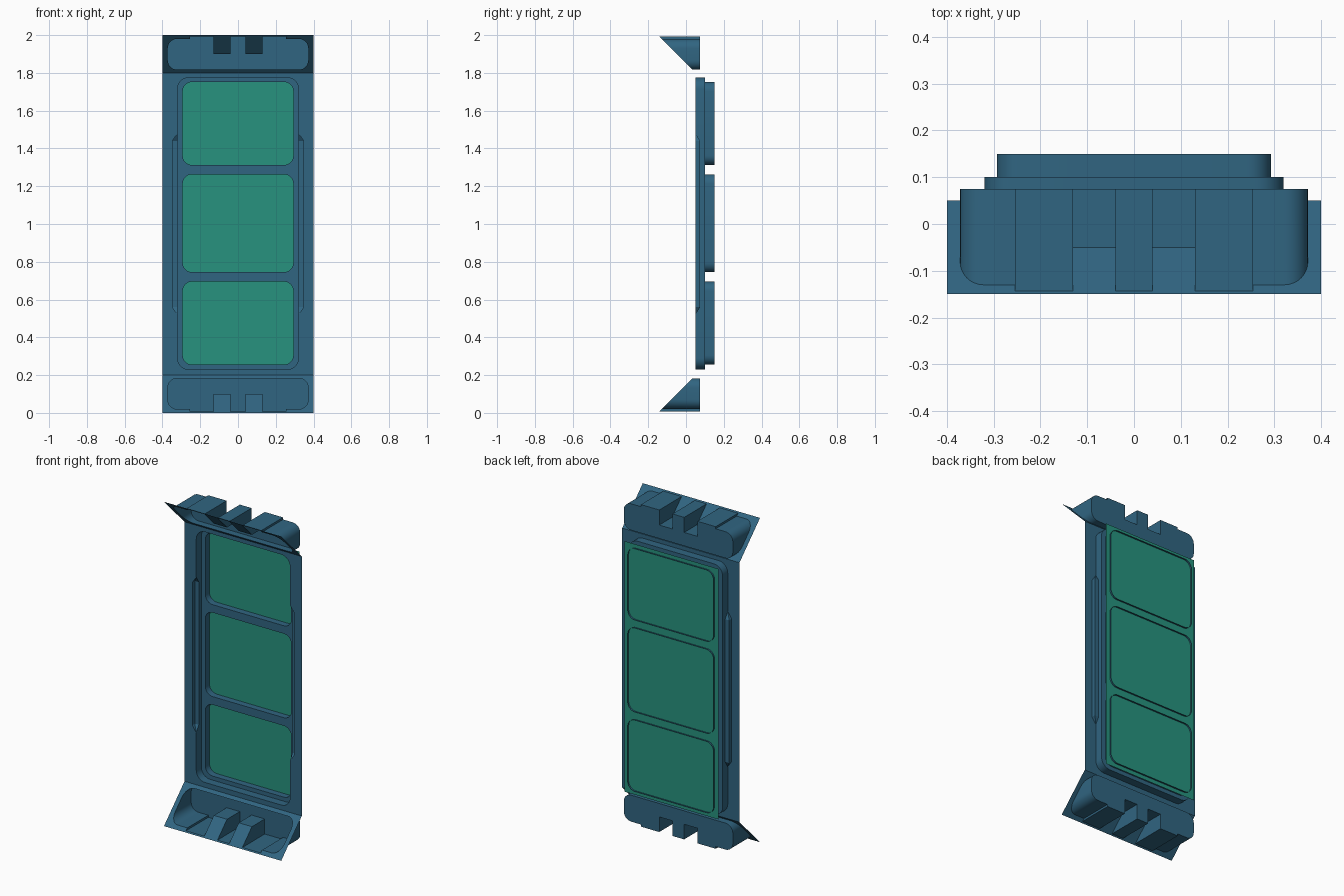
import bpy, bmesh, math
from mathutils import Vector

if "Cube" in bpy.data.objects:
    bpy.data.objects.remove(bpy.data.objects["Cube"])


def material(name, rgb):
    m = bpy.data.materials.new(name)
    m.diffuse_color = (*rgb, 1)
    m.use_nodes = True
    m.node_tree.nodes["Principled BSDF"].inputs["Base Color"].default_value = m.diffuse_color
    return m


BLUE = material("blue_metal", (0.03, 0.13, 0.22))
GREEN = material("green_glass", (0.02, 0.29, 0.21))


def corner(cx, cz, r, start, n=8):
    """Quarter arc, counter-clockwise in x/z."""
    return [(cx + r * math.cos(math.radians(start + 90 * i / n)),
             cz + r * math.sin(math.radians(start + 90 * i / n))) for i in range(n + 1)]


def rounded(w, z0, z1, r, right=(), bottom=()):
    """Rounded rectangle outline with optional extra points on its sides."""
    left = [(-x, z) for x, z in reversed(right)]
    return (corner(-w + r, z0 + r, r, 180) + list(bottom) + corner(w - r, z0 + r, r, 270)
            + list(right) + corner(w - r, z1 - r, r, 0) + corner(-w + r, z1 - r, r, 90) + left)


def loop(bm, pts):
    return [bm.verts.new(p) for p in pts]


def pairs(vs):
    return zip(vs, vs[1:] + vs[:1])


def fill(bm, loops, normal=(0, -1, 0)):
    """Flat sheet bounded by the first loop, with the others as holes."""
    edges = [bm.edges.get(p) or bm.edges.new(p) for vs in loops for p in pairs(vs)]
    bmesh.ops.triangle_fill(bm, edges=edges, normal=Vector(normal), use_beauty=True)


def bridge(bm, a, b):
    for (p, q), (s, t) in zip(pairs(a), pairs(b)):
        bm.faces.new((p, q, t, s))


def finish(bm, name, mat):
    bmesh.ops.recalc_face_normals(bm, faces=bm.faces[:])
    if sum(f.normal.y * f.calc_area() for f in bm.faces) > 0:
        bmesh.ops.reverse_faces(bm, faces=bm.faces[:])
    me = bpy.data.meshes.new(name)
    bm.to_mesh(me)
    bm.free()
    me.materials.append(mat)
    ob = bpy.data.objects.new(name, me)
    bpy.context.collection.objects.link(ob)
    bpy.ops.object.select_all(action='DESELECT')
    ob.select_set(True)
    bpy.context.view_layer.objects.active = ob
    bpy.ops.object.shade_smooth_by_angle(angle=math.radians(30))
    return ob


# Upright panel: front sheet, side grooves, deep tray and three window openings
W, GX, FRONT, GROOVE, LEDGE, BACK = 0.32, 0.347, 0.05, 0.075, 0.10, 0.15
G0, G1 = 0.56, 1.44
outline = rounded(W, 0.23, 1.775, 0.06,
                  right=[(W, G0 - 0.04), (W, G0), (W, G1), (W, G1 + 0.04)])
bm = bmesh.new()
is_groove = [abs(abs(x) - W) < 1e-5 and (abs(z - G0) < 1e-5 or abs(z - G1) < 1e-5)
             for x, z in outline]
hole = loop(bm, [(math.copysign(GX, x) if g else x, FRONT, z)
                 for (x, z), g in zip(outline, is_groove)])
# The rim dips to the groove floor where a groove runs beside the tray
rim = [bm.verts.new((x, GROOVE, z)) if g else h
       for (x, z), g, h in zip(outline, is_groove, hole)]
outer = loop(bm, [(-0.4, FRONT, 0.2), (0.4, FRONT, 0.2), (0.4, FRONT, 1.8), (-0.4, FRONT, 1.8)])
fill(bm, [outer, hole])
n = len(outline)
for i in range(n):
    j = (i + 1) % n
    if is_groove[i] and is_groove[j]:
        # Groove outer wall, floor and pointed ends
        a, b = [bm.verts.new((hole[k].co.x, GROOVE, hole[k].co.z)) for k in (i, j)]
        bm.faces.new((hole[i], hole[j], b, a))
        bm.faces.new((a, b, rim[j], rim[i]))
        for top, low, k, tip in ((hole[i], a, i, hole[i - 1]),
                                 (hole[j], b, j, hole[(j + 1) % n])):
            bm.faces.new((top, low, tip))
            bm.faces.new((low, rim[k], tip))
tray = loop(bm, [(x, LEDGE, z) for x, z in outline])
bridge(bm, rim, tray)
windows = [rounded(0.293, z0, z1, 0.05)
           for z0, z1 in ((0.255, 0.695), (0.745, 1.263), (1.312, 1.752))]
openings = [loop(bm, [(x, LEDGE, z) for x, z in w]) for w in windows]
fill(bm, [tray] + openings)
for w, o in zip(windows, openings):
    bridge(bm, o, loop(bm, [(x, BACK, z) for x, z in w]))
finish(bm, "window_panel", BLUE)

# Single glass sheet behind the window openings
bm = bmesh.new()
bm.faces.new(loop(bm, [(-W, 0.14, 0.23), (W, 0.14, 0.23), (W, 0.14, 1.775), (-W, 0.14, 1.775)]))
finish(bm, "window_glass", GREEN)

# Sloped end flanges, each with a ribbed pocket pushed straight back
half = [(0.04, 0.007), (0.04, 0.1), (0.13, 0.1), (0.13, 0.007), (0.255, 0.007), (0.255, 0.02)]
ribs = [(-x, z) for x, z in reversed(half)] + half
pocket = rounded(0.372, 0.02, 0.183, 0.05, bottom=ribs)


def end_flange(name, flip):
    bm = bmesh.new()
    up = (lambda z: 2 - z) if flip else (lambda z: z)
    edge = loop(bm, [(x, z - 0.15, up(z)) for x, z in ((-0.4, 0), (0.4, 0), (0.4, 0.2), (-0.4, 0.2))])
    mouth = loop(bm, [(x, z - 0.15, up(z)) for x, z in pocket])
    fill(bm, [edge, mouth], (0, -1, -1 if flip else 1))
    floor = loop(bm, [(x, 0.075, up(z)) for x, z in pocket])
    bridge(bm, mouth, floor)
    fill(bm, [floor])
    finish(bm, name, BLUE)


end_flange("lower_flange", False)
end_flange("upper_flange", True)
